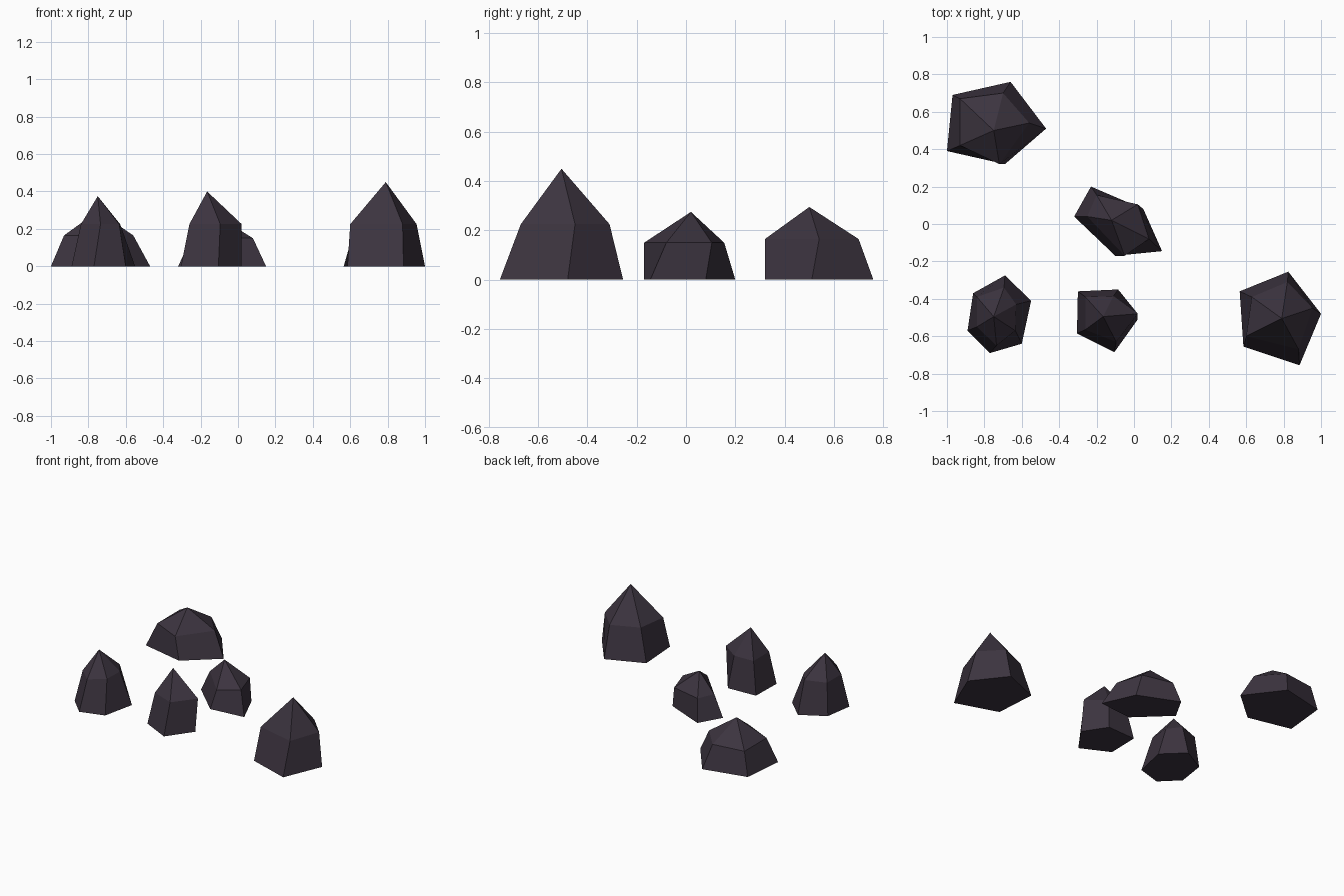
import bpy, bmesh

stone = bpy.data.materials.new("dark_purple_stone")
stone.diffuse_color = (0.045, 0.034, 0.05, 1)


def rock(name, apex, shoulder_z, base, shoulder):
    """Faceted rock: flat base outline, shoulder outline, pointed top."""
    bm = bmesh.new()
    low = [bm.verts.new((x, y, 0)) for x, y in base]
    mid = [bm.verts.new((x, y, shoulder_z)) for x, y in shoulder]
    tip = bm.verts.new(apex)
    n = len(low)
    bm.faces.new(low)
    for i in range(n):
        j = (i + 1) % n
        bm.faces.new((low[i], low[j], mid[j], mid[i]))
        bm.faces.new((mid[i], mid[j], tip))
    bmesh.ops.recalc_face_normals(bm, faces=bm.faces)
    mesh = bpy.data.meshes.new(name)
    bm.to_mesh(mesh)
    bm.free()
    mesh.materials.append(stone)
    obj = bpy.data.objects.new(name, mesh)
    bpy.context.collection.objects.link(obj)


# Wide low rock at the back left
rock("back_rock", (-0.75, 0.50, 0.295), 0.165,
     [(-1.0, 0.39), (-0.97, 0.69), (-0.66, 0.76), (-0.47, 0.51), (-0.69, 0.32)],
     [(-0.93, 0.42), (-0.93, 0.67), (-0.70, 0.70), (-0.56, 0.54), (-0.72, 0.32)])

# Long low rock in the middle
rock("middle_rock", (-0.12, 0.02, 0.275), 0.15,
     [(-0.23, 0.20), (-0.32, 0.04), (-0.10, -0.17), (0.15, -0.145), (0.05, 0.08)],
     [(-0.20, 0.155), (-0.25, 0.04), (-0.05, -0.17), (0.08, -0.08), (0.02, 0.105)])

# Six-sided rock at the front left
rock("front_left_rock", (-0.75, -0.495, 0.375), 0.225,
     [(-0.69, -0.275), (-0.86, -0.37), (-0.89, -0.57),
      (-0.77, -0.69), (-0.60, -0.64), (-0.55, -0.41)],
     [(-0.695, -0.34), (-0.84, -0.39), (-0.84, -0.55),
      (-0.735, -0.65), (-0.635, -0.57), (-0.63, -0.43)])

# Tall narrow rock at the front centre
rock("front_centre_rock", (-0.165, -0.495, 0.40), 0.225,
     [(-0.305, -0.585), (-0.30, -0.36), (-0.085, -0.35), (0.02, -0.51), (-0.105, -0.685)],
     [(-0.26, -0.565), (-0.26, -0.39), (-0.11, -0.385), (0.02, -0.48), (-0.095, -0.63)])

# Tallest rock at the front right
rock("front_right_rock", (0.79, -0.505, 0.45), 0.225,
     [(0.565, -0.36), (0.825, -0.255), (1.0, -0.48), (0.885, -0.755), (0.585, -0.655)],
     [(0.63, -0.39), (0.82, -0.31), (0.955, -0.45), (0.88, -0.67), (0.60, -0.60)])
